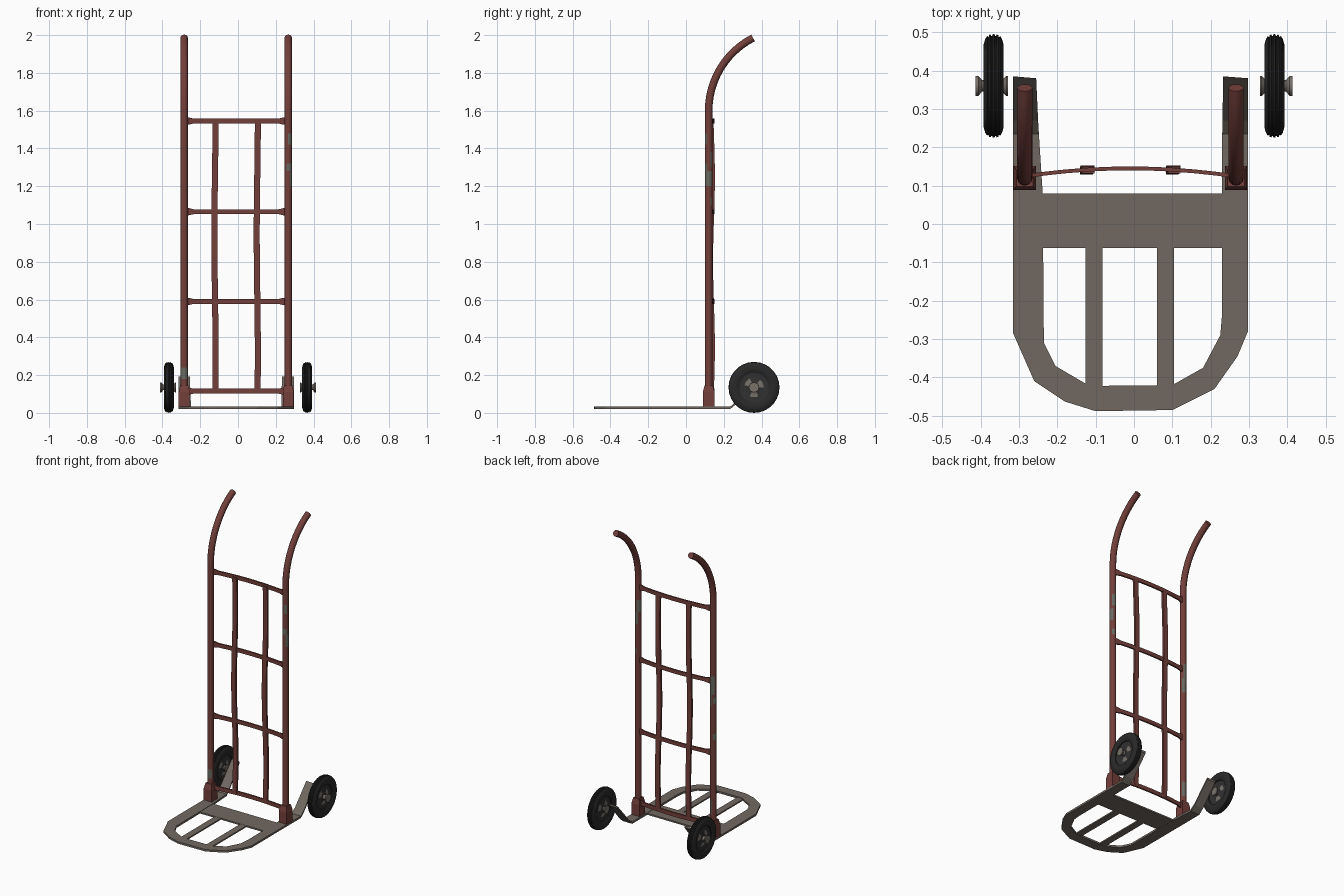
import bpy, bmesh, math
from mathutils import Vector

if "Cube" in bpy.data.objects:
    bpy.data.objects.remove(bpy.data.objects["Cube"])


def mat(name, rgb):
    m = bpy.data.materials.new(name)
    m.diffuse_color = (*rgb, 1)
    m.use_nodes = True
    m.node_tree.nodes["Principled BSDF"].inputs["Base Color"].default_value = m.diffuse_color
    return m


RED = mat("red_paint", (0.17, 0.05, 0.042))
WORN = mat("worn_paint", (0.14, 0.14, 0.12))
STEEL = mat("bare_steel", (0.165, 0.14, 0.12))
RUBBER = mat("black_rubber", (0.022, 0.022, 0.022))
RIM = mat("dark_rim", (0.03, 0.03, 0.03))
HUB = mat("hub_metal", (0.19, 0.165, 0.145))


def loft(name, rings, mats, closed=False, rule=None, smooth=None):
    """Skin a list of equal vertex loops; cap the ends unless closed."""
    bm = bmesh.new()
    vr = [[bm.verts.new(p) for p in r] for r in rings]
    n = len(vr[0])
    pairs = list(zip(vr, vr[1:])) + ([(vr[-1], vr[0])] if closed else [])
    for a, b in pairs:
        for k in range(n):
            bm.faces.new((a[k], a[(k + 1) % n], b[(k + 1) % n], b[k]))
    if not closed:
        bm.faces.new(vr[0])
        bm.faces.new(vr[-1])
    bmesh.ops.recalc_face_normals(bm, faces=bm.faces)
    if rule:
        for f in bm.faces:
            f.material_index = rule(f.calc_center_median())
    me = bpy.data.meshes.new(name)
    bm.to_mesh(me)
    bm.free()
    for m in mats:
        me.materials.append(m)
    ob = bpy.data.objects.new(name, me)
    bpy.context.collection.objects.link(ob)
    if smooth:
        bpy.ops.object.select_all(action='DESELECT')
        ob.select_set(True)
        bpy.context.view_layer.objects.active = ob
        bpy.ops.object.shade_smooth_by_angle(angle=math.radians(smooth))
    return ob


def rect(cx, cy, z, hx, hy):
    return [(cx + sx * hx, cy + sy * hy, z) for sx, sy in ((-1, -1), (1, -1), (1, 1), (-1, 1))]


def box(name, x0, x1, y0, y1, z0, z1, m):
    cx, cy, hx, hy = (x0 + x1) / 2, (y0 + y1) / 2, (x1 - x0) / 2, (y1 - y0) / 2
    return loft(name, [rect(cx, cy, z0, hx, hy), rect(cx, cy, z1, hx, hy)], [m])


# Poles with curved handles; worn patches are (z0, z1, angle, half angle)
PATCHES = {
    "left": [(0.18, 0.24, -90, 50), (0.18, 0.28, 60, 35), (0.98, 1.1, 110, 35),
             (0.9, 1.0, 60, 35), (0.92, 0.96, 150, 20), (0.68, 0.72, 140, 30)],
    "right": [(1.41, 1.48, -50, 35), (1.2, 1.33, -50, 20), (1.28, 1.33, -75, 35),
              (1.2, 1.27, 0, 50), (1.3, 1.38, 75, 30), (1.38, 1.46, 130, 35), (1.1, 1.14, 60, 30)],
}
POLE_Y, POLE_R, TURN, BEND = 0.12, 0.02, math.radians(62.8), 0.433
path = [(POLE_Y, 0.08 + 0.02 * i, 0) for i in range(77)]
for i in range(1, 13):
    t = TURN * i / 12
    path.append((POLE_Y + BEND * (1 - math.cos(t)), 1.6 + BEND * math.sin(t), t))

for side, px in (("left", -0.285), ("right", 0.266)):
    rings = []
    for y, z, t in path:
        ring = []
        for k in range(12):
            a = 2 * math.pi * k / 12
            s = POLE_R * math.sin(a)
            ring.append((px + POLE_R * math.cos(a), y + s * math.cos(t), z - s * math.sin(t)))
        rings.append(ring)

    def worn(c, px=px, side=side):
        a = math.degrees(math.atan2(c.y - POLE_Y, c.x - px))
        return int(any(z0 < c.z < z1 and abs((a - pa + 180) % 360 - 180) < w
                       for z0, z1, pa, w in PATCHES[side]))

    loft(side + "_pole", rings, [RED, WORN], rule=worn, smooth=40)

    # Socket at the foot of the pole
    loft(side + "_socket", [rect(px, POLE_Y, 0.024, 0.029, 0.031), rect(px, POLE_Y, 0.11, 0.029, 0.031),
                            rect(px, POLE_Y, 0.145, 0.022, 0.022)], [RED])

# Bowed cross bars with flared ends
for i, z in enumerate((0.115, 0.59, 1.065, 1.545)):
    rings = []
    for d in (-0.262, -0.25, -0.225, -0.17, -0.11, -0.055, 0, 0.055, 0.11, 0.17, 0.225, 0.25, 0.262):
        h = 0.019 if abs(d) > 0.24 else 0.013
        y = 0.145 - 0.02 * (d / 0.27) ** 2
        rings.append([(d - 0.01, y + sy * 0.005, z + sz * h)
                      for sy, sz in ((-1, -1), (1, -1), (1, 1), (-1, 1))])
    loft("cross_bar_%d" % (i + 1), rings, [RED])

# Slightly wavy upright slats
for name, x in (("left_slat", -0.122), ("right_slat", 0.102)):
    rings = []
    for i in range(17):
        z = 0.115 + 1.43 * i / 16
        y = 0.141 + 0.005 * math.cos(2 * math.pi * (z - 0.35) / 0.9)
        rings.append(rect(x + 0.003 * math.sin(z * 5), y, z, 0.016, 0.007))
    loft(name, rings, [RED])

# U-shaped base frame with arms rising at the rear: (outer x, y, inner x, y, z)
STATIONS = [
    (-0.315, 0.385, -0.255, 0.38, 0.18), (-0.315, 0.27, -0.25, 0.27, 0.05),
    (-0.315, 0.235, -0.248, 0.235, 0.021), (-0.315, 0.08, -0.238, 0.08, 0.021),
    (-0.315, -0.285, -0.235, -0.31, 0.021), (-0.26, -0.41, -0.205, -0.37, 0.021),
    (-0.18, -0.463, -0.12, -0.42, 0.021), (-0.1, -0.488, -0.09, -0.422, 0.021),
    (0.1, -0.485, 0.1, -0.42, 0.021), (0.21, -0.43, 0.18, -0.375, 0.021),
    (0.27, -0.345, 0.225, -0.29, 0.021), (0.297, -0.28, 0.23, -0.23, 0.021),
    (0.297, 0.08, 0.23, 0.08, 0.021), (0.297, 0.235, 0.23, 0.235, 0.021),
    (0.297, 0.27, 0.231, 0.27, 0.05), (0.297, 0.38, 0.232, 0.385, 0.18),
]
loft("base_frame", [[(ox, oy, z), (ix, iy, z), (ix, iy, z + 0.013), (ox, oy, z + 0.013)]
                    for ox, oy, ix, iy, z in STATIONS], [STEEL])
box("base_cross_plate", -0.245, 0.24, -0.062, 0.08, 0.022, 0.032, STEEL)
box("left_base_strip", -0.127, -0.082, -0.43, -0.06, 0.022, 0.031, STEEL)
box("right_base_strip", 0.06, 0.104, -0.43, -0.06, 0.022, 0.031, STEEL)


# Wheels: turned profiles of (x offset outward, radius)
WY, WZ, WX, SEG = 0.36, 0.135, 0.366, 28


def lathe(name, s, profile, mats, **kw):
    rings = [[(s * (WX + x), WY + r * math.cos(2 * math.pi * k / SEG), WZ + r * math.sin(2 * math.pi * k / SEG))
              for k in range(SEG)] for x, r in profile]
    return loft(name, rings, mats, **kw)


HALF = [(0.002, 0.135), (0.004, 0.13), (0.006, 0.13), (0.008, 0.134), (0.012, 0.133), (0.013, 0.128),
        (0.015, 0.128), (0.017, 0.13), (0.022, 0.122), (0.026, 0.108), (0.025, 0.09), (0.018, 0.078)]
TIRE = [(-x, r) for x, r in reversed(HALF)] + HALF


def spokes(c):
    # metal shows in three sectors close to the hub
    r = math.hypot(c.y - WY, c.z - WZ)
    a = math.degrees(math.atan2(c.z - WZ, c.y - WY)) % 120
    return int(0.03 < r < 0.05 and a < 50)


for side, s in (("left", -1), ("right", 1)):
    lathe(side + "_tire", s, TIRE, [RUBBER], closed=True, smooth=35)
    lathe(side + "_rim", s, [(-0.014, 0.02), (-0.012, 0.028), (-0.008, 0.052), (-0.012, 0.082),
                             (0.012, 0.082), (0.008, 0.052), (0.012, 0.028), (0.014, 0.02)],
          [RIM, HUB], rule=spokes, smooth=35)
    lathe(side + "_hub", s, [(-0.038, 0.012), (-0.038, 0.026), (-0.033, 0.026), (-0.022, 0.015),
                             (0.03, 0.015), (0.04, 0.026), (0.047, 0.026), (0.047, 0.012)],
          [HUB], smooth=35)
